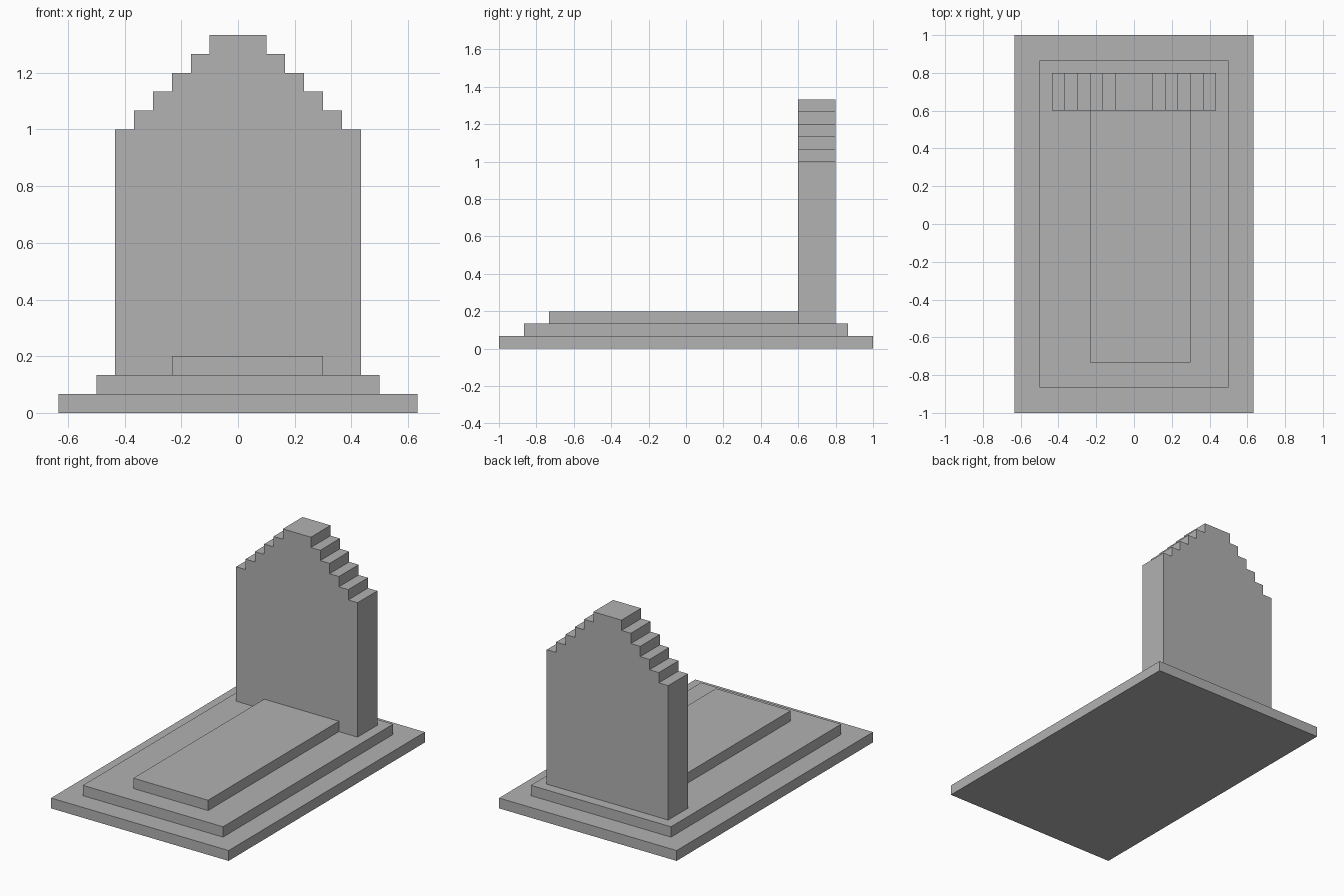
import bpy
import bmesh

if "Cube" in bpy.data.objects:
    bpy.data.objects.remove(bpy.data.objects["Cube"], do_unlink=True)

U = 1 / 15  # the stone is laid out on a regular module

GREY = (0.445, 0.445, 0.445, 1)
stone = bpy.data.materials.new("grey stone")
stone.use_nodes = True
stone.diffuse_color = GREY
stone.node_tree.nodes["Principled BSDF"].inputs["Base Color"].default_value = GREY


def prism(name, profile, y0, y1):
    """Extrude an x-z outline, given in modules, from y0 to y1."""
    bm = bmesh.new()
    face = bm.faces.new([bm.verts.new((x * U, y0 * U, z * U)) for x, z in profile])
    ext = bmesh.ops.extrude_face_region(bm, geom=[face])
    moved = [g for g in ext["geom"] if isinstance(g, bmesh.types.BMVert)]
    bmesh.ops.translate(bm, verts=moved, vec=(0, (y1 - y0) * U, 0))
    bmesh.ops.recalc_face_normals(bm, faces=bm.faces)
    mesh = bpy.data.meshes.new(name)
    bm.to_mesh(mesh)
    bm.free()
    mesh.materials.append(stone)
    obj = bpy.data.objects.new(name, mesh)
    bpy.context.collection.objects.link(obj)
    return obj


def block(name, x0, x1, y0, y1, z0, z1):
    return prism(name, [(x0, z0), (x1, z0), (x1, z1), (x0, z1)], y0, y1)


# Stepped plinth and the offset grave slab
block("lower_plinth", -9.5, 9.5, -15, 15, 0, 1)
block("upper_plinth", -7.5, 7.5, -13, 13, 1, 2)
block("grave_slab", -3.5, 4.5, -11, 9, 2, 3)

# Headstone: one side of the stepped outline, mirrored
side = [(6.5, 2)]
for i in range(6):
    side.append((6.5 - i, 15 + i))
    if i < 5:
        side.append((5.5 - i, 15 + i))
outline = side + [(-x, z) for x, z in reversed(side)]
prism("headstone", outline, 9, 12)
